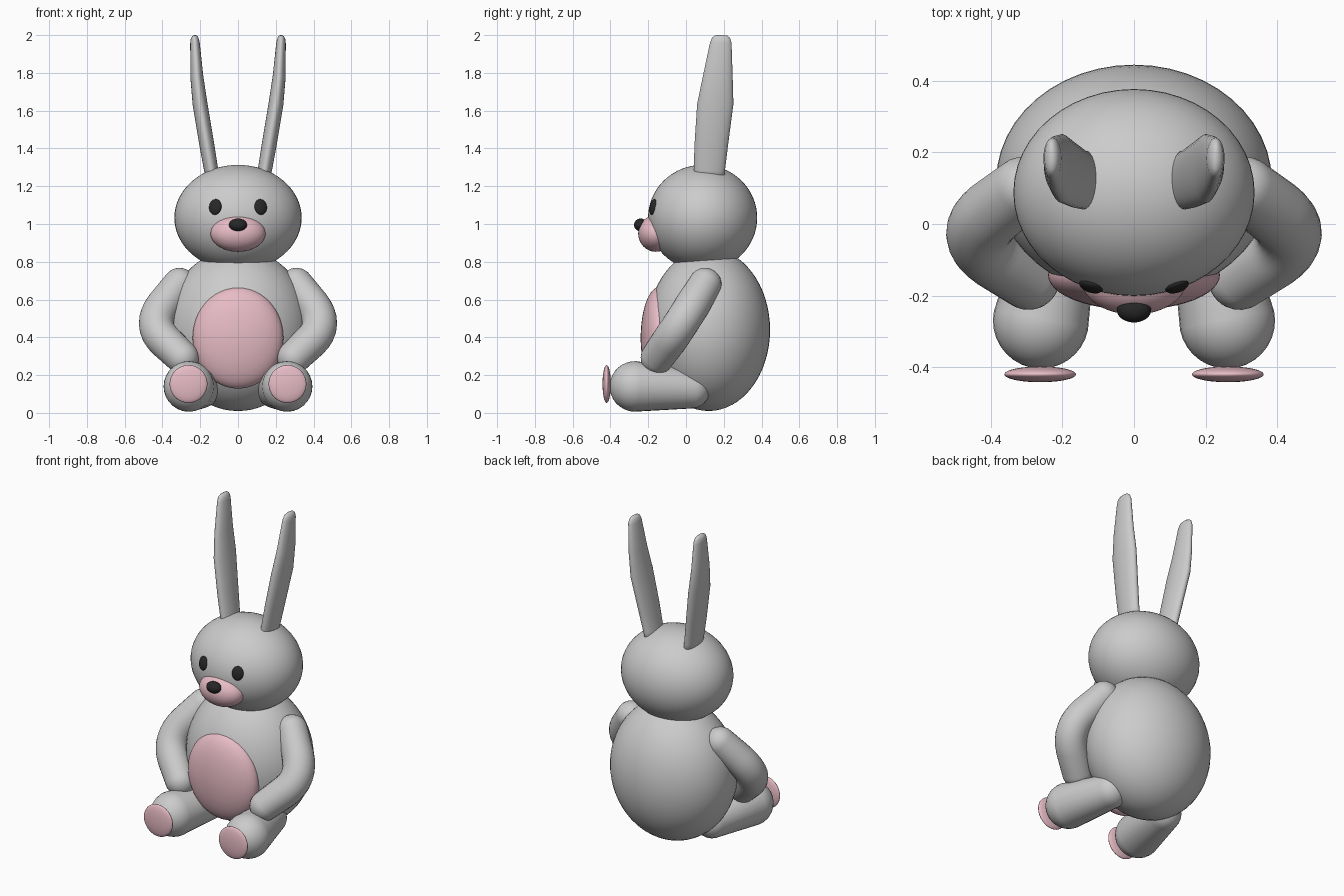
import bpy, bmesh, math
from mathutils import Vector

if "Cube" in bpy.data.objects:
    bpy.data.objects.remove(bpy.data.objects["Cube"])


def material(name, color):
    m = bpy.data.materials.new(name)
    m.diffuse_color = color
    m.use_nodes = True
    m.node_tree.nodes["Principled BSDF"].inputs["Base Color"].default_value = m.diffuse_color
    return m


pink = material("pink", (0.80, 0.50, 0.56, 1))
black = material("black", (0.02, 0.02, 0.02, 1))


def finish(name, bm, mat=None):
    bmesh.ops.recalc_face_normals(bm, faces=bm.faces)
    for f in bm.faces:
        f.smooth = True
    me = bpy.data.meshes.new(name)
    bm.to_mesh(me)
    bm.free()
    ob = bpy.data.objects.new(name, me)
    bpy.context.collection.objects.link(ob)
    if mat:
        me.materials.append(mat)
    return ob


def ellipsoid(name, loc, radii, mat=None, rot=(0, 0, 0)):
    bm = bmesh.new()
    bmesh.ops.create_uvsphere(bm, u_segments=48, v_segments=32, radius=1)
    bmesh.ops.scale(bm, vec=radii, verts=bm.verts)
    ob = finish(name, bm, mat)
    ob.location = loc
    ob.rotation_euler = rot
    return ob


def loft(name, rings):
    """Bridge closed rings of points and cap both ends."""
    bm = bmesh.new()
    loops = [[bm.verts.new(p) for p in r] for r in rings]
    n = len(loops[0])
    for a, b in zip(loops, loops[1:]):
        for i in range(n):
            j = (i + 1) % n
            bm.faces.new((a[i], a[j], b[j], b[i]))
    bm.faces.new(loops[0])
    bm.faces.new(loops[-1])
    return finish(name, bm)


def limb(name, path, radii, n=28):
    """Round tube along a path with hemispherical ends."""
    pts = [Vector(p) for p in path]
    stations = []
    last = len(pts) - 1
    for i, (p, r) in enumerate(zip(pts, radii)):
        t = (pts[min(i + 1, last)] - pts[max(i - 1, 0)]).normalized()
        if i == 0:
            angles = [math.radians(-88 + 11 * k) for k in range(9)]
        elif i == last:
            angles = [math.radians(11 * k) for k in range(9)]
        else:
            angles = [0]
        for a in angles:
            stations.append((p + t * r * math.sin(a), t, r * math.cos(a)))
    rings = []
    for c, t, r in stations:
        u = t.cross(Vector((0.2, 0.5, -0.8)) if abs(t.y) < 0.8 else Vector((0, 0, 1))).normalized()
        v = t.cross(u)
        rings.append([c + r * (u * math.cos(k * math.tau / n) + v * math.sin(k * math.tau / n))
                      for k in range(n)])
    return loft(name, rings)


# Body and head
ellipsoid("body", (0, 0.12, 0.44), (0.385, 0.325, 0.43))
ellipsoid("head", (0, 0.088, 1.033), (0.337, 0.289, 0.28))
ellipsoid("belly_patch", (0, -0.143, 0.397), (0.24, 0.097, 0.268), pink)
ellipsoid("muzzle", (0, -0.16, 0.95), (0.145, 0.093, 0.097), pink)
ellipsoid("nose", (0, -0.24, 0.995), (0.048, 0.035, 0.034), black)

# Ear sections: x, z, centre y, half thickness, half width
EAR = [(0.125, 1.20, 0.122, 0.037, 0.080), (0.143, 1.29, 0.124, 0.037, 0.083),
       (0.165, 1.42, 0.134, 0.039, 0.089), (0.201, 1.635, 0.155, 0.039, 0.096),
       (0.218, 1.78, 0.168, 0.034, 0.079), (0.228, 1.96, 0.184, 0.025, 0.057),
       (0.230, 1.985, 0.185, 0.020, 0.048), (0.231, 1.997, 0.185, 0.011, 0.033),
       (0.231, 2.0, 0.185, 0.003, 0.010)]

for side, s in (("left", 1), ("right", -1)):
    ellipsoid(side + "_eye", (s * 0.12, -0.174, 1.09), (0.034, 0.016, 0.042), black,
              (math.radians(-12), 0, s * math.radians(18)))

    # Ears
    rings = [[(s * (x + a * math.cos(k * math.tau / 28)), y + b * math.sin(k * math.tau / 28),
               z + 0.16 * a * -math.cos(k * math.tau / 28)) for k in range(28)]
             for x, z, y, a, b in EAR]
    loft(side + "_ear", rings)

    # Arms: straight upper arm and forearm with a rounded elbow
    sh, el, ha = (Vector(p) for p in ((s * 0.31, 0.10, 0.68), (s * 0.475, -0.03, 0.465),
                                      (s * 0.295, -0.152, 0.293)))
    a, b = el.lerp(sh, 0.5), el.lerp(ha, 0.5)
    path = [sh] + [a.lerp(el, t / 8).lerp(el.lerp(b, t / 8), t / 8) for t in range(9)] + [ha]
    limb(side + "_arm", path, [0.088] + [0.093] * 9 + [0.088])

    # Legs and foot pads
    limb(side + "_leg", [(s * 0.20, 0.025, 0.125), (s * 0.26, -0.27, 0.14)], [0.102, 0.134])
    ellipsoid(side + "_foot_pad", (s * 0.262, -0.42, 0.153), (0.1, 0.022, 0.1), pink)
